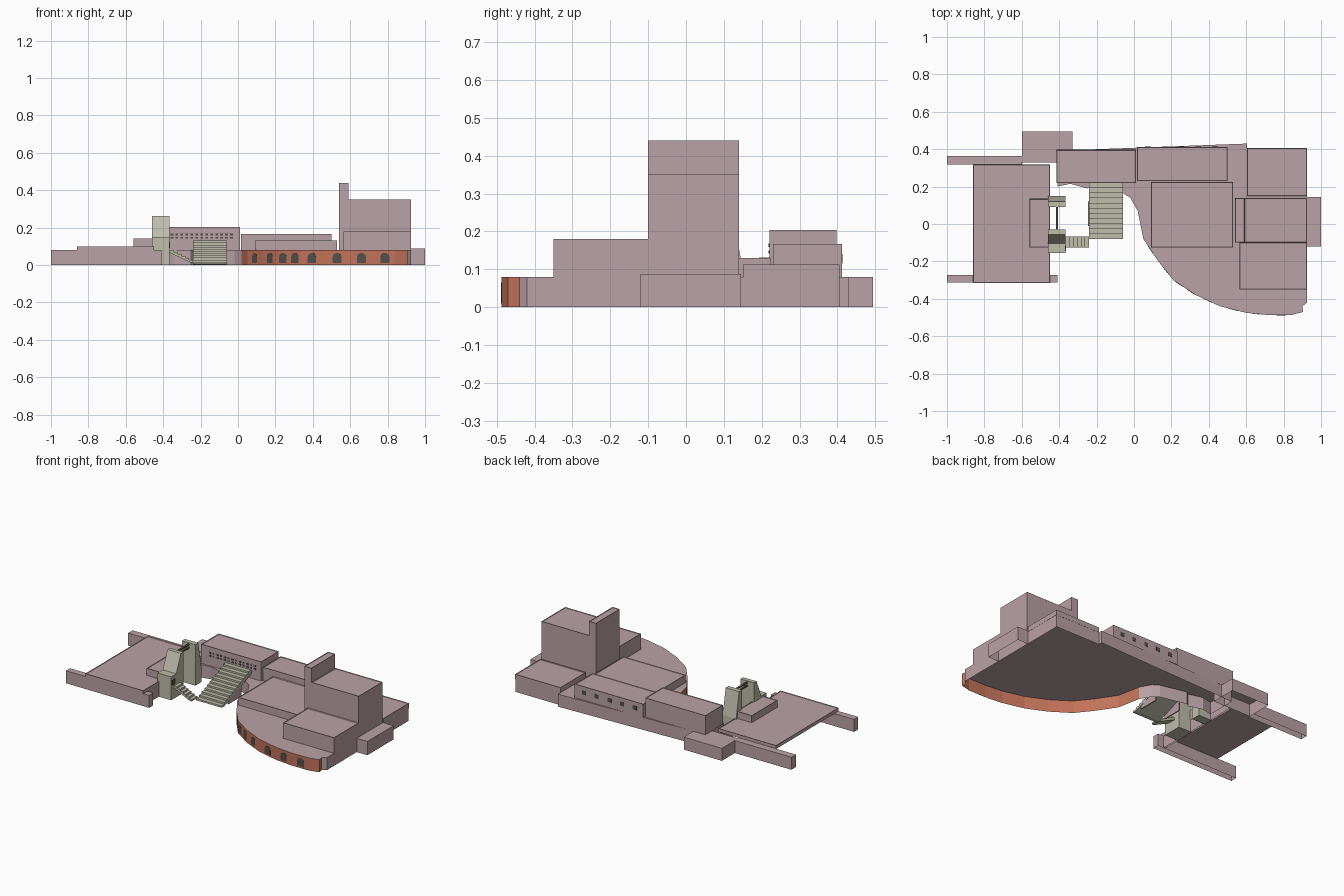
import bpy, bmesh, math
from mathutils import Vector

if "Cube" in bpy.data.objects:
    bpy.data.objects.remove(bpy.data.objects["Cube"], do_unlink=True)


def material(name, rgb):
    m = bpy.data.materials.new(name)
    m.use_nodes = True
    m.diffuse_color = (*rgb, 1)
    m.node_tree.nodes["Principled BSDF"].inputs["Base Color"].default_value = (*rgb, 1)
    return m


MAUVE = material("mauve stone", (.49, .36, .385))
BRICK = material("red brick", (.54, .17, .10))
BEIGE = material("beige concrete", (.52, .51, .41))
DARK = material("dark opening", (.085, .08, .075))


def prism(name, points, offset, *mats, rule=None, hollow=False, rim=0):
    """Extrude a closed outline; optionally open the bottom or sink the roof inside a rim."""
    bm = bmesh.new()
    face = bm.faces.new([bm.verts.new(p) for p in points])
    ext = bmesh.ops.extrude_face_region(bm, geom=[face])
    bmesh.ops.translate(bm, vec=offset, verts=[v for v in ext["geom"] if isinstance(v, bmesh.types.BMVert)])
    bmesh.ops.recalc_face_normals(bm, faces=bm.faces)
    if rim:
        roof = max(bm.faces, key=lambda f: f.calc_center_median().z)
        bmesh.ops.inset_region(bm, faces=[roof], thickness=rim)
        bmesh.ops.translate(bm, vec=(0, 0, -rim), verts=roof.verts)
    if rule:
        for f in bm.faces:
            f.material_index = rule(f)
    if hollow:
        bmesh.ops.delete(bm, geom=[f for f in bm.faces if f.normal.z < -.9], context="FACES_ONLY")
    me = bpy.data.meshes.new(name)
    bm.to_mesh(me)
    bm.free()
    for m in mats:
        me.materials.append(m)
    ob = bpy.data.objects.new(name, me)
    bpy.context.collection.objects.link(ob)


def box(name, x0, x1, y0, y1, z0, z1, mat=MAUVE, **options):
    pts = [(x0, y0, z0), (x1, y0, z0), (x1, y1, z0), (x0, y1, z0)]
    prism(name, pts, (0, 0, z1 - z0), mat, **options)


# Curved podium shell with a brick front
H = .08
arc = [(.02, .07), (.05, -.08), (.13, -.20), (.21, -.30), (.33, -.38),
       (.46, -.44), (.60, -.475), (.72, -.487), (.84, -.487), (.905, -.47)]
back = [(.90, -.44), (.925, -.42), (.925, .405), (.605, .405), (.605, .43), (-.33, .395), (-.41, .39),
        (-.41, .20), (-.34, .215), (-.25, .19), (-.23, .205), (-.06, .165), (-.02, .14)]


def is_brick(f):
    c = f.calc_center_median()
    on_arc = .01 < c.x < .91 and c.y < .06
    return int(abs(f.normal.z) < .5 and on_arc and (f.normal.y < -.1 or c.y < -.44))


prism("podium", [(x, y, 0) for x, y in arc + back], (0, 0, H), MAUVE, BRICK, rule=is_brick, hollow=True)


# Arched openings laid along the curved front
def arch(x, w):
    for a, b in zip(arc, arc[1:]):
        if a[0] <= x <= b[0]:
            a, b = Vector((*a, 0)), Vector((*b, 0))
            mid = a.lerp(b, (x - a.x) / (b.x - a.x))
            t = (b - a).normalized()
            out = Vector((t.y, -t.x, 0))
            r = w / 2
            outline = [(-r, .01), (r, .01)]
            outline += [(r * math.cos(k * math.pi / 6), .045 + .02 * math.sin(k * math.pi / 6)) for k in range(7)]
            pts = [mid + t * u + Vector((0, 0, z)) + out * .0005 for u, z in outline]
            prism("arched_opening", pts, out * .001, DARK)
            return


for x in (.09, .17, .24, .305, .395, .53, .66, .785):
    arch(x, .048)

# Building masses standing on the podium, each with a low roof rim
for name, *dims in (
        ("tower_slab", .54, .59, -.10, .14, H, .44),
        ("main_block", .59, .925, -.10, .14, H, .35),
        ("front_block", .565, .925, -.35, -.10, H, .18),
        ("rear_block", .605, .926, .15, .406, H, .113),
        ("central_block", .09, .53, -.125, .225, H, .13),
        ("rear_gallery", .015, .50, .23, .412, H, .167),
        ("rear_hall", -.415, .01, .22, .397, H, .203),
        ("wing_roof", -.86, -.45, -.316, .317, .078, .10),
        ("wing_roof_block", -.56, -.45, -.125, .135, .095, .142)):
    box(name, *dims, rim=.004)

# Walls and annexes standing on the ground, open underneath
for name, *dims in (
        ("side_annex", .925, 1.0, -.12, .145, 0, .088),
        ("rear_extension", -.60, -.33, .328, .494, 0, H),
        ("rear_wing_wall", -1.0, -.60, .318, .363, 0, H),
        ("front_wing_wall", -1.0, -.41, -.313, -.272, 0, H),
        ("wing_inner_wall", -.462, -.452, -.272, .318, 0, H)):
    box(name, *dims, hollow=True)

# Window rows on the hall front and the gallery back
for row in (.141, .159):
    for i in range(13):
        x = -.36 + i * .0265
        box("hall_window", x, x + .014, .2185, .2205, row, row + .009, DARK)
for i in range(5):
    x = .06 + i * .09
    box("gallery_window", x, x + .028, .4115, .4135, .115, .14, DARK)

# Gate tower: two sloped piers with dark bars between their tops
GX, GW = -.46, .095
front_pier = [(-.155, 0), (-.03, 0), (-.03, .262), (-.056, .262), (-.104, .15), (-.155, .15)]
rear_pier = [(.09, 0), (.15, 0), (.15, .10), (.12, .262), (.09, .262)]
for name, prof in (("front_gate_pier", front_pier), ("rear_gate_pier", rear_pier)):
    prism(name, [(GX, y, z) for y, z in prof], (GW, 0, 0), BEIGE)
box("pier_opening", -.366, -.363, -.145, -.115, .09, .125, DARK)
for z in (.235, .255):
    box("gate_bar", -.418, -.406, -.03, .09, z - .006, z, DARK)


# Stairs: stepped band with a sloping underside
def stair_profile(n, run, z0, rise, thick):
    top = [(0, z0)]
    for i in range(n):
        z = z0 + (i + 1) * rise
        top += [(i * run, z), ((i + 1) * run, z)]
    return top + [(n * run, z0 + n * rise - thick), (thick, z0 - .001)]


grand = stair_profile(11, .30 / 11, .005, .0115, .025)
prism("grand_stair", [(-.24, -.08 + u, z) for u, z in grand], (.18, 0, 0), BEIGE)
small = stair_profile(6, .125 / 6, .015, .011, .015)
prism("small_stair", [(-.24 - u, -.125, z) for u, z in small], (0, .057, 0), BEIGE)

# Mauve supports under the grand stair
for x in (-.247, -.068):
    pts = [(x, -.01, 0), (x, .12, 0), (x, .12, .075), (x, -.01, .022)]
    prism("stair_side_wall", pts, (.007, 0, 0), MAUVE)
